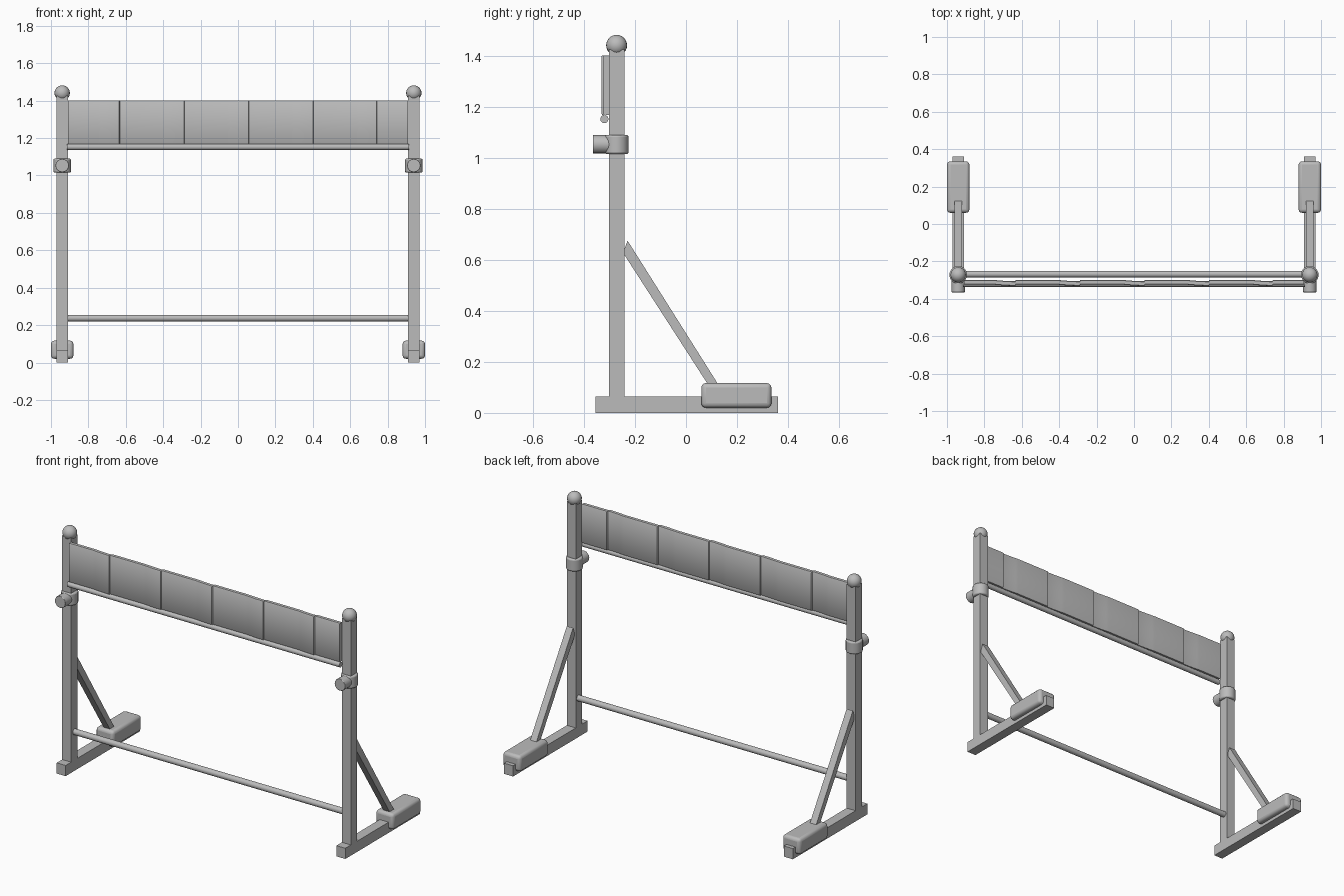
import bpy, bmesh, math
from mathutils import Vector

if "Cube" in bpy.data.objects:
    bpy.data.objects.remove(bpy.data.objects["Cube"])

grey = bpy.data.materials.new("neutral grey")
grey.diffuse_color = (0.5, 0.5, 0.5, 1)
grey.use_nodes = True
grey.node_tree.nodes["Principled BSDF"].inputs["Base Color"].default_value = grey.diffuse_color


def finish(ob, name, bevel=0, segments=3, smooth=False):
    ob.name = name
    ob.data.materials.append(grey)
    if bevel:
        m = ob.modifiers.new("rounding", 'BEVEL')
        m.width, m.segments = bevel, segments
        m.limit_method = 'ANGLE'
    if smooth:
        bpy.ops.object.select_all(action='DESELECT')
        ob.select_set(True)
        bpy.context.view_layer.objects.active = ob
        bpy.ops.object.shade_smooth_by_angle(angle=math.radians(40))
    return ob


def box(name, lo, hi, bevel=0):
    lo, hi = Vector(lo), Vector(hi)
    bpy.ops.mesh.primitive_cube_add(size=1, location=(lo + hi) / 2)
    ob = bpy.context.object
    ob.scale = hi - lo
    bpy.ops.object.transform_apply(location=False, rotation=False)
    return finish(ob, name, bevel, smooth=bevel > 0)


def rod(name, a, b, r, sides=16, bevel=0):
    a, b = Vector(a), Vector(b)
    bpy.ops.mesh.primitive_cylinder_add(vertices=sides, radius=r, depth=(b - a).length,
                                        location=(a + b) / 2)
    ob = bpy.context.object
    ob.rotation_euler = (b - a).to_track_quat('Z', 'Y').to_euler()
    return finish(ob, name, bevel, smooth=True)


Y = -0.272  # depth of the uprights
for side, s in (("left", -1), ("right", 1)):
    x = 0.94 * s
    # Foot, upright and rounded counterweight
    box(side + "_foot", (x - 0.03, -0.355, 0), (x + 0.03, 0.36, 0.065))
    box(side + "_upright", (x - 0.03, Y - 0.03, 0.06), (x + 0.03, Y + 0.03, 1.425))
    box(side + "_counterweight", (x - 0.06, 0.06, 0.02), (x + 0.06, 0.335, 0.117), 0.018)
    # Ball cap
    bpy.ops.mesh.primitive_uv_sphere_add(segments=20, ring_count=12, radius=0.041,
                                         location=(x, Y, 1.441))
    finish(bpy.context.object, side + "_ball_cap", smooth=True)
    # Height collar with clamping knob
    rod(side + "_collar", (x, Y, 1.015), (x, Y, 1.09), 0.047, 20, 0.008)
    rod(side + "_knob", (x, -0.365, 1.053), (x, -0.29, 1.053), 0.036, 16, 0.003)
    # Diagonal brace: a square bar cut level where it meets the counterweight
    bm = bmesh.new()
    w = 0.021
    side_loop = [(-0.247, 0.628), (-0.229, 0.675), (0.14, 0.09), (0.1, 0.09)]
    f = bm.faces.new([bm.verts.new((x - w, y, z)) for y, z in side_loop])
    ext = bmesh.ops.extrude_face_region(bm, geom=[f])['geom']
    bmesh.ops.translate(bm, vec=(2 * w, 0, 0),
                        verts=[v for v in ext if isinstance(v, bmesh.types.BMVert)])
    bmesh.ops.recalc_face_normals(bm, faces=bm.faces)
    me = bpy.data.meshes.new("brace")
    bm.to_mesh(me)
    ob = bpy.data.objects.new("brace", me)
    bpy.context.collection.objects.link(ob)
    finish(ob, side + "_brace")

# Lower tie rod and the rod under the banner
rod("lower_tie_rod", (-0.92, Y + 0.004, 0.237), (0.92, Y + 0.004, 0.237), 0.018)
rod("banner_rod", (-0.915, -0.32, 1.152), (0.915, -0.32, 1.152), 0.016)

# Banner: a sheet with shallow overlapping folds, each rising then dropping sharply
folds = [(-0.75, -0.635), (-0.41, -0.29), (-0.06, 0.055), (0.28, 0.40), (0.63, 0.74)]


def fold(x):
    for a, b in folds:
        if a <= x <= b:
            return 0.007 * math.sin(math.pi * 0.5 * (x - a) / (b - a))
    return 0


xs = {-0.91, 0.91}
for a, b in folds:
    xs |= {a + (b - a) * i / 6 for i in range(7)} | {b + 0.003}
xs = sorted(xs)
bm = bmesh.new()
# Rounded cross-section, swept along the banner
section = [(0, 1.172), (0, 1.397), (0.003, 1.402), (0.022, 1.402),
           (0.025, 1.397), (0.025, 1.172), (0.022, 1.167), (0.003, 1.167)]
rings = [[bm.verts.new((x, -0.324 - fold(x) + dy, z)) for dy, z in section] for x in xs]
for r0, r1 in zip(rings, rings[1:]):
    for i in range(8):
        j = (i + 1) % 8
        bm.faces.new((r0[i], r0[j], r1[j], r1[i]))
bm.faces.new(rings[0])
bm.faces.new(rings[-1])
bmesh.ops.recalc_face_normals(bm, faces=bm.faces)
me = bpy.data.meshes.new("banner")
bm.to_mesh(me)
banner = bpy.data.objects.new("banner", me)
bpy.context.collection.objects.link(banner)
finish(banner, "banner", smooth=True)
